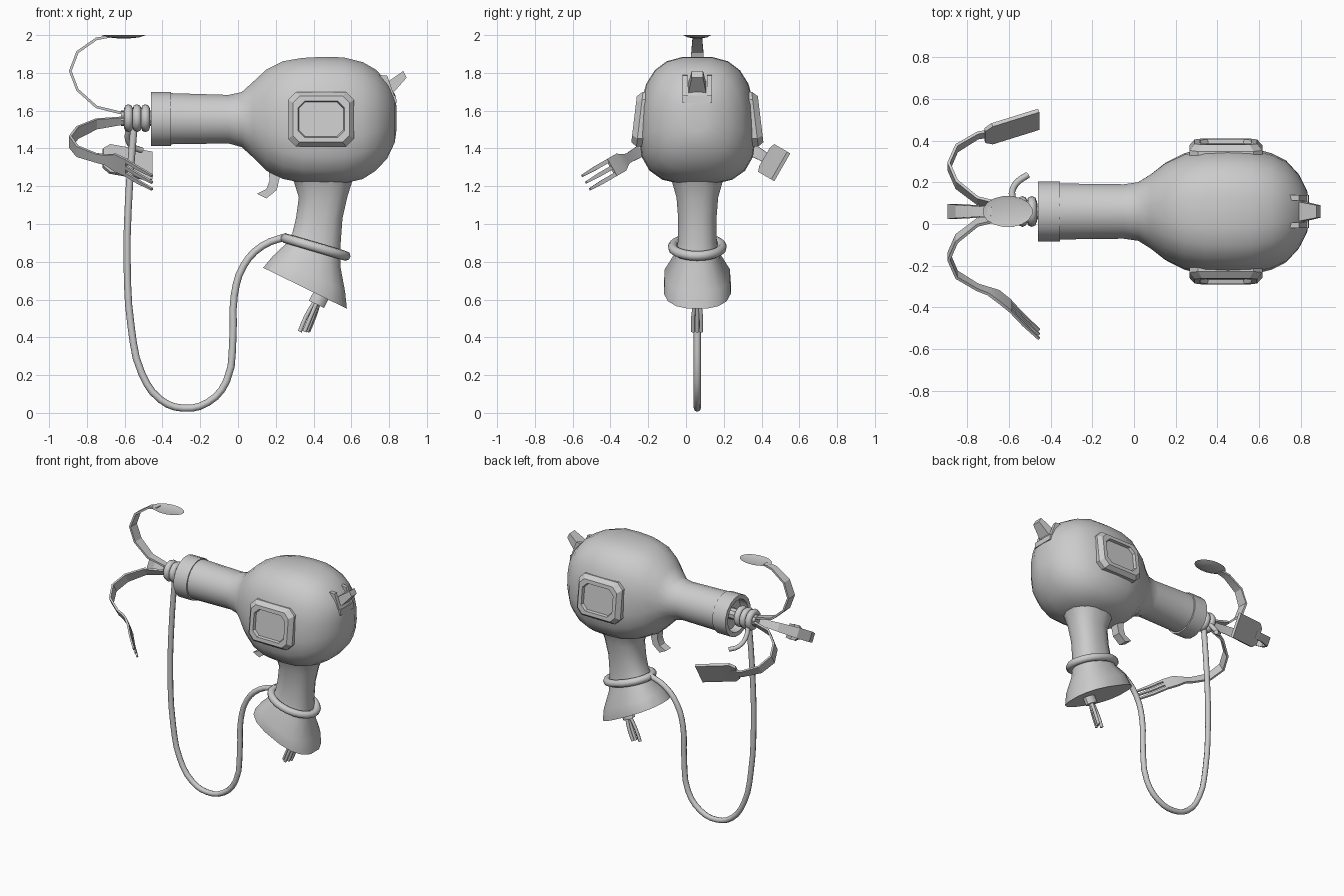
import bpy, bmesh, math
from mathutils import Vector as V

if "Cube" in bpy.data.objects:
    bpy.data.objects.remove(bpy.data.objects["Cube"])

grey = bpy.data.materials.new("plain_grey")
grey.use_nodes = True
grey.diffuse_color = (0.6, 0.6, 0.6, 1)
grey.node_tree.nodes["Principled BSDF"].inputs["Base Color"].default_value = (0.6, 0.6, 0.6, 1)

CY, CZ = 0.06, 1.56          # axis of the barrel


def finish(ob, angle=35):
    ob.data.materials.clear()
    ob.data.materials.append(grey)
    bpy.ops.object.select_all(action='DESELECT')
    ob.select_set(True)
    bpy.context.view_layer.objects.active = ob
    bpy.ops.object.shade_smooth_by_angle(angle=math.radians(angle))
    return ob


def loft(name, rings, angle=35):
    """Skin a list of equal point rings and cap both ends."""
    bm = bmesh.new()
    rows = [[bm.verts.new(p) for p in ring] for ring in rings]
    n = len(rows[0])
    for a, b in zip(rows, rows[1:]):
        for i in range(n):
            j = (i + 1) % n
            bm.faces.new((a[i], a[j], b[j], b[i]))
    bm.faces.new(rows[0][::-1])
    bm.faces.new(rows[-1])
    bmesh.ops.recalc_face_normals(bm, faces=bm.faces)
    me = bpy.data.meshes.new(name)
    bm.to_mesh(me)
    bm.free()
    ob = bpy.data.objects.new(name, me)
    bpy.context.collection.objects.link(ob)
    return finish(ob, angle)


def oval(c, u, v, e=2.0, n=16):
    """Superellipse ring around c with half axes u and v."""
    ring = []
    for k in range(n):
        a = 2 * math.pi * (k + 0.5) / n
        f = [math.copysign(abs(t) ** (2 / e), t) for t in (math.cos(a), math.sin(a))]
        ring.append(V(c) + V(u) * f[0] + V(v) * f[1])
    return ring


def tube(name, pts, r, cyclic=False, res=3):
    cu = bpy.data.curves.new(name, 'CURVE')
    cu.dimensions = '3D'
    cu.bevel_depth, cu.bevel_resolution, cu.resolution_u = r, 2, res
    cu.use_fill_caps = True
    sp = cu.splines.new('BEZIER')
    sp.bezier_points.add(len(pts) - 1)
    for bp, p in zip(sp.bezier_points, pts):
        bp.co = p
        bp.handle_left_type = bp.handle_right_type = 'AUTO'
    sp.use_cyclic_u = cyclic
    ob = bpy.data.objects.new(name, cu)
    bpy.context.collection.objects.link(ob)
    bpy.ops.object.select_all(action='DESELECT')
    ob.select_set(True)
    bpy.context.view_layer.objects.active = ob
    bpy.ops.object.convert(target='MESH')
    return finish(bpy.context.view_layer.objects.active, 50)


def prism(name, outline, y0, y1):
    return loft(name, [[V((x, y, z)) for x, z in outline] for y in (y0, y1)], 30)


# Barrel and bulbous housing: x, bottom, top, half width, squareness
stations = [(-.38, 1.42, 1.695, .136, 2), (-.05, 1.425, 1.685, .132, 2), (.02, 1.405, 1.70, .142, 2),
            (.08, 1.35, 1.755, .18, 2.1), (.15, 1.28, 1.82, .235, 2.3), (.24, 1.235, 1.865, .28, 2.6),
            (.34, 1.215, 1.882, .305, 2.8), (.45, 1.208, 1.888, .31, 2.8), (.56, 1.212, 1.885, .305, 2.8),
            (.66, 1.235, 1.86, .28, 2.6), (.73, 1.28, 1.82, .245, 2.5), (.79, 1.345, 1.755, .18, 2.4),
            (.83, 1.43, 1.69, .10, 2.4), (.838, 1.49, 1.63, .05, 2.2)]
rings = []
for x, lo, hi, hw, e in stations:
    ring = oval((x, CY, (lo + hi) / 2), (0, hw, 0), (0, 0, (hi - lo) / 2), e, 20)
    for p in ring:                       # housing is slightly wider low down
        p.y = CY + (p.y - CY) * (1 - max(0, min(x, .3)) * .7 * (p.z - 1.5))
    rings.append(ring)
loft("housing", rings, 60)

# Hollow collar at the muzzle
loft("muzzle_collar", [oval((x, CY, 1.555), (0, r, 0), (0, 0, r)) for x, r in
     ((-.355, .1), (-.355, .146), (-.46, .146), (-.46, .115), (-.4, .115))])
loft("shank", [oval((x, CY, CZ), (0, .04, 0), (0, 0, .04), n=10) for x in (-.62, -.38)])

# Handle with slanted flared foot: x, z, half length, slope, half width
handle = [(.355, .66, .225, -.11, .18), (.375, .735, .195, -.095, .175), (.395, .83, .15, -.06, .12),
          (.415, .92, .13, -.03, .103), (.43, 1.03, .125, 0, .103), (.45, 1.14, .13, 0, .112),
          (.45, 1.22, .155, 0, .135), (.45, 1.28, .19, 0, .16)]
loft("handle", [oval((x, CY, z), (h, 0, s), (0, w, 0), 2.5) for x, z, h, s, w in handle], 28)

# Curved trigger
prism("trigger", [(.225, 1.32), (.222, 1.25), (.205, 1.18), (.15, 1.135), (.1, 1.16), (.15, 1.185),
                  (.167, 1.23), (.16, 1.32)], CY - .03, CY + .03)

# Octagonal side panels with a recessed centre
def panel_ring(s, hx, hz, c, d):
    pts = []
    for x, z in ((hx, hz - c), (hx - c, hz), (c - hx, hz), (-hx, hz - c),
                 (-hx, c - hz), (c - hx, -hz), (hx - c, -hz), (hx, c - hz)):
        pts.append(V((.44 + x, CY + s * (d - .12 * z), 1.555 + z)))
    return pts


for s, side in ((-1, "right"), (1, "left")):
    loft(side + "_panel", [panel_ring(s, *q) for q in (
        (.175, .145, .042, .2), (.175, .145, .042, .305), (.15, .122, .036, .335),
        (.123, .096, .035, .335), (.118, .092, .035, .315))], 20)

# Rear sight: framed recess with a tab
for s in (-1, 1):
    y = CY + s * .065
    prism("sight_cheek", [(.74, 1.79), (.79, 1.785), (.838, 1.65), (.8, 1.64)], y - .013, y + .013)
prism("sight_floor", [(.78, 1.68), (.836, 1.68), (.84, 1.64), (.78, 1.64)], CY - .078, CY + .078)
loft("sight_tab", [[V((x, CY + sy * w, z)) for x, z, sy in
     ((a, b, -1), (a, b, 1), (c, d, 1), (c, d, -1))]
     for a, b, c, d, w in ((.76, 1.73, .80, 1.67, .052), (.875, 1.81, .893, 1.775, .03))])

# Cord wrapped on the handle and hanging to the muzzle
tube("handle_loop", [(.41 + .16 * math.cos(a), CY + .13 * math.sin(a), .878 - .047 * math.cos(a))
     for a in (k * math.pi / 6 for k in range(12))], .026, True, 2)
cord = [(.26, .935), (.13, .885), (.03, .78), (-.02, .62), (-.027, .4), (-.06, .17), (-.16, .055),
        (-.29, .025), (-.41, .07), (-.51, .21), (-.565, .45), (-.587, .8), (-.575, 1.2), (-.55, 1.52)]
tube("cord", [(x, CY, z) for x, z in cord], .019)
for x in (-.58, -.535, -.49):
    tube("cord_coil", [(x, CY + .05 * math.sin(a), CZ + .05 * math.cos(a))
         for a in (k * math.pi / 4 for k in range(8))], .024, True, 2)
tube("cord_end", [(-.57, .1, 1.53), (-.585, .15, 1.46), (-.56, .2, 1.41), (-.51, .235, 1.39)], .016)

# Frayed stub under the foot
loft("stub", [oval((x, CY, z), (.042, 0, -.02), (0, .036, 0), n=10) for x, z in ((.46, .66), (.415, .575))])
for dx, dy in ((-.025, 0), (.02, .02), (.0, -.022), (.012, 0)):
    tube("frayed_wire", [(.42 + dx * .5, CY + dy * .5, .59), (.385 + dx, CY + dy, .51),
                         (.352 + dx, CY + dy, .43)], .011, res=2)


# Utensil arms: strips bent outward from the axis, spaced by thirds
def strip(name, path, turn, th=.007, offset=0):
    R, T = V((0, math.sin(turn), math.cos(turn))), V((0, math.cos(turn), -math.sin(turn)))
    rings = []
    for i, (x, r, w) in enumerate(path):
        a, b = path[max(i - 1, 0)], path[min(i + 1, len(path) - 1)]
        d = (V((b[0] - a[0], 0, 0)) + R * (b[1] - a[1])).normalized()
        n = d.cross(T) * th
        p = V((x, CY, CZ)) + R * r + T * offset
        rings.append([p + T * w + n, p - T * w + n, p - T * w - n, p + T * w - n])
    return loft(name, rings, 25)


arm = [(-.5, .025, .02), (-.62, .028, .022), (-.75, .06, .03), (-.85, .15, .036),
       (-.888, .25, .036), (-.85, .35, .032), (-.75, .42, .026)]
third = 2 * math.pi / 3
strip("spoon_arm", arm + [(-.68, .433, .02)], 0)
strip("fork_arm", arm + [(-.7, .44, .03), (-.65, .47, .052), (-.59, .525, .052)], -third)
strip("spatula_arm", arm + [(-.68, .435, .026)], third)

# Utensil heads
loft("spoon_bowl", [oval((-.605, CY, z), (.12 * k, 0, 0), (0, .075 * k, 0)) for k, z in
     ((.75, 1.994), (1, 2), (.7, 1.988), (.3, 1.983))], 40)
for off in (-.041, 0, .041):
    strip("fork_tine", [(-.6, .515, .011), (-.53, .6, .011), (-.455, .68, .006)], -third, .006, off)
strip("spatula_blade", [(-.715, .42, .055), (-.68, .43, .085), (-.457, .51, .085)], third, .01)
